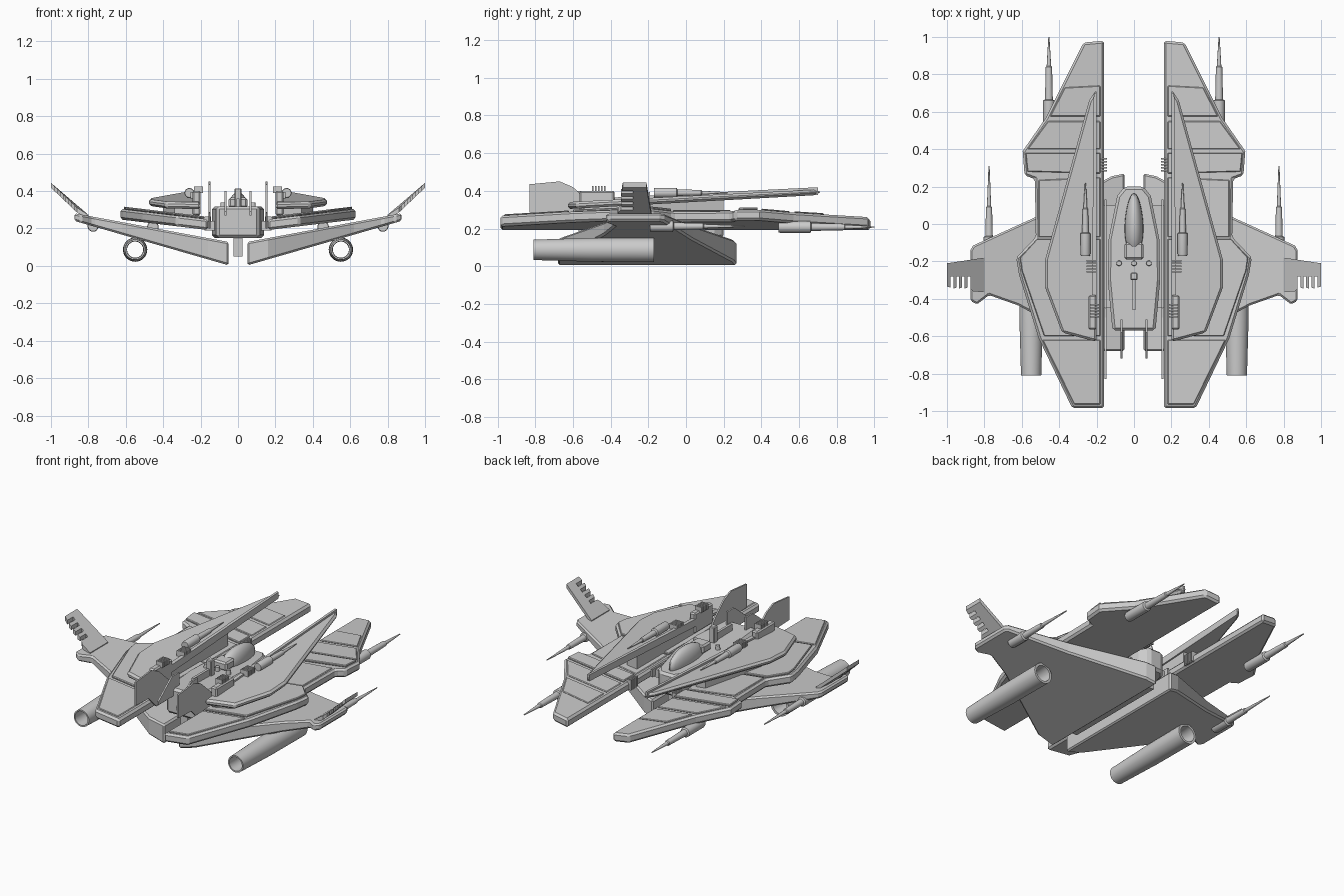
import bpy, bmesh, math
from mathutils import Matrix

if "Cube" in bpy.data.objects:
    bpy.data.objects.remove(bpy.data.objects["Cube"])


def finish(name, bm, mirror=True, bevel=0.0, smooth=False):
    bmesh.ops.recalc_face_normals(bm, faces=bm.faces)
    me = bpy.data.meshes.new(name)
    bm.to_mesh(me)
    bm.free()
    ob = bpy.data.objects.new(name, me)
    bpy.context.collection.objects.link(ob)
    if bevel:
        m = ob.modifiers.new("bevel", 'BEVEL')
        m.width, m.segments, m.limit_method = bevel, 1, 'ANGLE'
        m.angle_limit = math.radians(40)
    if mirror:
        ob.modifiers.new("mirror", 'MIRROR')
    if smooth:
        bpy.context.view_layer.objects.active = ob
        ob.select_set(True)
        bpy.ops.object.shade_smooth_by_angle(angle=math.radians(35))
        ob.select_set(False)
    return ob


def slab(name, pts, low, high, bevel=0.0, mirror=True):
    """Prism over a plan outline; low and high give z at (x, y)."""
    bm = bmesh.new()
    a = [bm.verts.new((x, y, low(x, y))) for x, y in pts]
    b = [bm.verts.new((x, y, high(x, y))) for x, y in pts]
    bm.faces.new(a)
    bm.faces.new(b)
    for i in range(len(pts)):
        j = (i + 1) % len(pts)
        bm.faces.new((a[i], a[j], b[j], b[i]))
    return finish(name, bm, mirror, bevel)


def box(name, x0, x1, y0, y1, z0, z1, bevel=0.0, mirror=True):
    return slab(name, [(x0, y0), (x1, y0), (x1, y1), (x0, y1)],
                lambda x, y: z0, lambda x, y: z1, bevel, mirror)


def side_plate(name, x0, x1, pts):
    """Thin upright plate from a (y, z) outline."""
    bm = bmesh.new()
    f = bm.faces.new([bm.verts.new((x0, y, z)) for y, z in pts])
    r = bmesh.ops.extrude_face_region(bm, geom=[f])
    vs = [v for v in r['geom'] if isinstance(v, bmesh.types.BMVert)]
    bmesh.ops.translate(bm, verts=vs, vec=(x1 - x0, 0, 0))
    return finish(name, bm)


def lathe(name, x, z, profile, closed=False, n=24):
    """Turn a (y, radius) profile about an axis along y."""
    bm = bmesh.new()
    rings = [[bm.verts.new((x + r * math.cos(2 * math.pi * k / n), y,
                            z + r * math.sin(2 * math.pi * k / n))) for k in range(n)]
             for y, r in profile]
    pairs = list(zip(rings, rings[1:]))
    if closed:
        pairs.append((rings[-1], rings[0]))
    else:
        bm.faces.new(rings[0])
        bm.faces.new(rings[-1])
    for p, q in pairs:
        for k in range(n):
            bm.faces.new((p[k], p[(k + 1) % n], q[(k + 1) % n], q[k]))
    return finish(name, bm, smooth=True)


# Long main hull slabs, rising slightly outboard
hull_low = lambda x, y: 0.193 + 0.12 * (x - 0.17)
hull_top = lambda x, y: 0.25 + 0.12 * (x - 0.17)
slab("hull_slab", [(0.16, 0.98), (0.27, 0.97), (0.47, 0.57), (0.595, 0.39), (0.585, 0.26),
                   (0.53, 0.24), (0.525, -0.07), (0.63, -0.18), (0.615, -0.27),
                   (0.51, -0.61), (0.33, -0.985), (0.16, -0.985)], hull_low, hull_top, 0.012)

# Raised panels on the hull
panels = [[(0.18, 0.74), (0.37, 0.73), (0.45, 0.575), (0.18, 0.575)],
          [(0.18, 0.55), (0.46, 0.55), (0.57, 0.40), (0.18, 0.40)],
          [(0.18, 0.38), (0.58, 0.38), (0.57, 0.28), (0.18, 0.27)],
          [(0.18, 0.25), (0.51, 0.235), (0.51, -0.07), (0.18, -0.07)],
          [(0.18, -0.08), (0.52, -0.08), (0.61, -0.18), (0.60, -0.25), (0.48, -0.60), (0.18, -0.60)],
          [(0.18, -0.62), (0.49, -0.62), (0.32, -0.965), (0.18, -0.965)]]
for i, p in enumerate(panels):
    h = 0.014 if i in (2, 4) else 0.008
    slab("hull_panel", p, hull_top, lambda x, y, h=h: hull_top(x, y) + h, 0.004)

# Upper armour plates, rising toward the tips, with a spacer below
plate_low = lambda x, y: 0.305 + 0.056 * (y + 0.6)
plate_top = lambda x, y: 0.342 + 0.050 * (y + 0.6)
slab("upper_plate", [(0.2, 0.72), (0.24, 0.66), (0.475, -0.19), (0.475, -0.34),
                     (0.385, -0.58), (0.2, -0.63)], plate_low, plate_top, 0.012)
slab("plate_spacer", [(0.21, 0.2), (0.28, 0.2), (0.40, -0.2), (0.40, -0.36), (0.34, -0.54), (0.21, -0.56)],
     hull_top, lambda x, y: plate_low(x, y) + 0.01)
slab("plate_rail", [(0.2, 0.70), (0.215, 0.70), (0.225, -0.4), (0.2, -0.4)],
     plate_low, lambda x, y: plate_top(x, y) + 0.012)

# Drooping lower wings
slab("lower_wing", [(0.05, 0.27), (0.12, 0.255), (0.53, 0.035), (0.86, -0.115), (0.875, -0.14), (0.875, -0.41),
                    (0.84, -0.43), (0.775, -0.38), (0.62, -0.435), (0.16, -0.68), (0.05, -0.68)],
     lambda x, y: 0.003 + 0.288 * (x - 0.05), lambda x, y: 0.128 + 0.186 * (x - 0.05), 0.01)

# Upswept wingtips with a comb of notches
tip_z = lambda x: 0.265 + 0.95 * max(0, x - 0.82)
comb = [(0.80, -0.18), (1.0, -0.21), (1.0, -0.335)]
for x in (0.98, 0.95, 0.92, 0.89):
    comb += [(x, -0.34), (x, -0.28), (x - 0.015, -0.28), (x - 0.015, -0.345)]
comb += [(0.86, -0.36), (0.80, -0.365)]
slab("wingtip", comb, lambda x, y: tip_z(x) - 0.018, lambda x, y: tip_z(x) + 0.008)

# Hollow engine tubes
lathe("engine", 0.55, 0.087, [(-0.81, 0.054), (-0.5, 0.063), (-0.17, 0.065), (-0.17, 0.05),
                              (-0.25, 0.045), (-0.7, 0.043), (-0.81, 0.045)], True, 32)

# Guns: under the hull, under the wing, and on the upper plate
for name, x, y, z, a, b, L, s in (("hull_gun", 0.455, 0.49, 0.208, 0.17, 0.35, 0.51, 1.0),
                                  ("wing_gun", 0.775, -0.19, 0.212, 0.12, 0.28, 0.50, 0.95),
                                  ("top_gun", 0.26, -0.17, 0.39, 0.12, 0.25, 0.39, 0.85)):
    lathe(name, x, z, [(y, 0.028 * s), (y + 0.01, 0.031 * s), (y + a, 0.031 * s),
                       (y + a + 0.005, 0.021 * s), (y + b, 0.017 * s),
                       (y + b + 0.005, 0.012 * s), (y + L, 0.003)], n=16)

# Central fuselage with keel and end blocks
slab("fuselage", [(-0.05, 0.2), (0.05, 0.2), (0.09, 0.15), (0.135, -0.08), (0.14, -0.3), (0.115, -0.57),
                  (-0.115, -0.57), (-0.14, -0.3), (-0.135, -0.08), (-0.09, 0.15)],
     lambda x, y: 0.15, lambda x, y: 0.318 if y < 0.1 else 0.29, 0.015, False)
box("keel", -0.025, 0.025, -0.55, 0.15, 0.05, 0.17, 0, False)
box("hull_link", 0.10, 0.18, -0.45, 0.1, 0.19, 0.24)

# Canopy and surrounding spine
bm = bmesh.new()
bmesh.ops.create_uvsphere(bm, u_segments=24, v_segments=12, radius=1,
                          matrix=Matrix.Translation((0, 0, 0.31)) @ Matrix.Diagonal((0.055, 0.165, 0.085, 1)))
for v in bm.verts:
    v.co.x *= 0.9 - 0.9 * v.co.y
finish("canopy", bm, False, 0, True)
box("canopy_back", -0.05, 0.05, -0.19, -0.10, 0.31, 0.365, 0.01, False)
box("spine_mast", -0.018, 0.018, -0.30, -0.26, 0.31, 0.415, 0.005, False)
box("spine_rod", -0.008, 0.008, -0.46, -0.28, 0.31, 0.36, 0, False)
for x in (-0.08, 0, 0.08):
    bm = bmesh.new()
    bmesh.ops.create_cone(bm, cap_ends=True, segments=12, radius1=0.015, radius2=0.013, depth=0.03,
                          matrix=Matrix.Translation((x, -0.21, 0.325)))
    finish("spine_stud", bm, False)

# Upright tail fins, large and small
side_plate("tail_fin", 0.147, 0.157, [(-0.83, 0.285), (-0.83, 0.435), (-0.67, 0.45), (-0.60, 0.42),
                                      (-0.50, 0.33), (-0.45, 0.25), (0.13, 0.25), (0.13, 0.2),
                                      (-0.62, 0.2), (-0.70, 0.28)])
side_plate("small_fin", 0.062, 0.072, [(-0.72, 0.27), (-0.72, 0.29), (-0.58, 0.40), (-0.51, 0.40),
                                       (-0.51, 0.27)])

# Pods, coils and cooling ribs on the inner edges
box("side_pod", 0.2, 0.243, -0.565, -0.38, 0.27, 0.40, 0.008)
for i in range(5):
    box("pod_coil", 0.188, 0.236, -0.50 + 0.016 * i, -0.492 + 0.016 * i, 0.39, 0.425)
    box("plate_rib", 0.2, 0.255, -0.26 + 0.015 * i, -0.252 + 0.015 * i, 0.35, 0.395)
    box("hull_rib", 0.145, 0.18, 0.28 + 0.016 * i, 0.288 + 0.016 * i, 0.20, 0.265)
